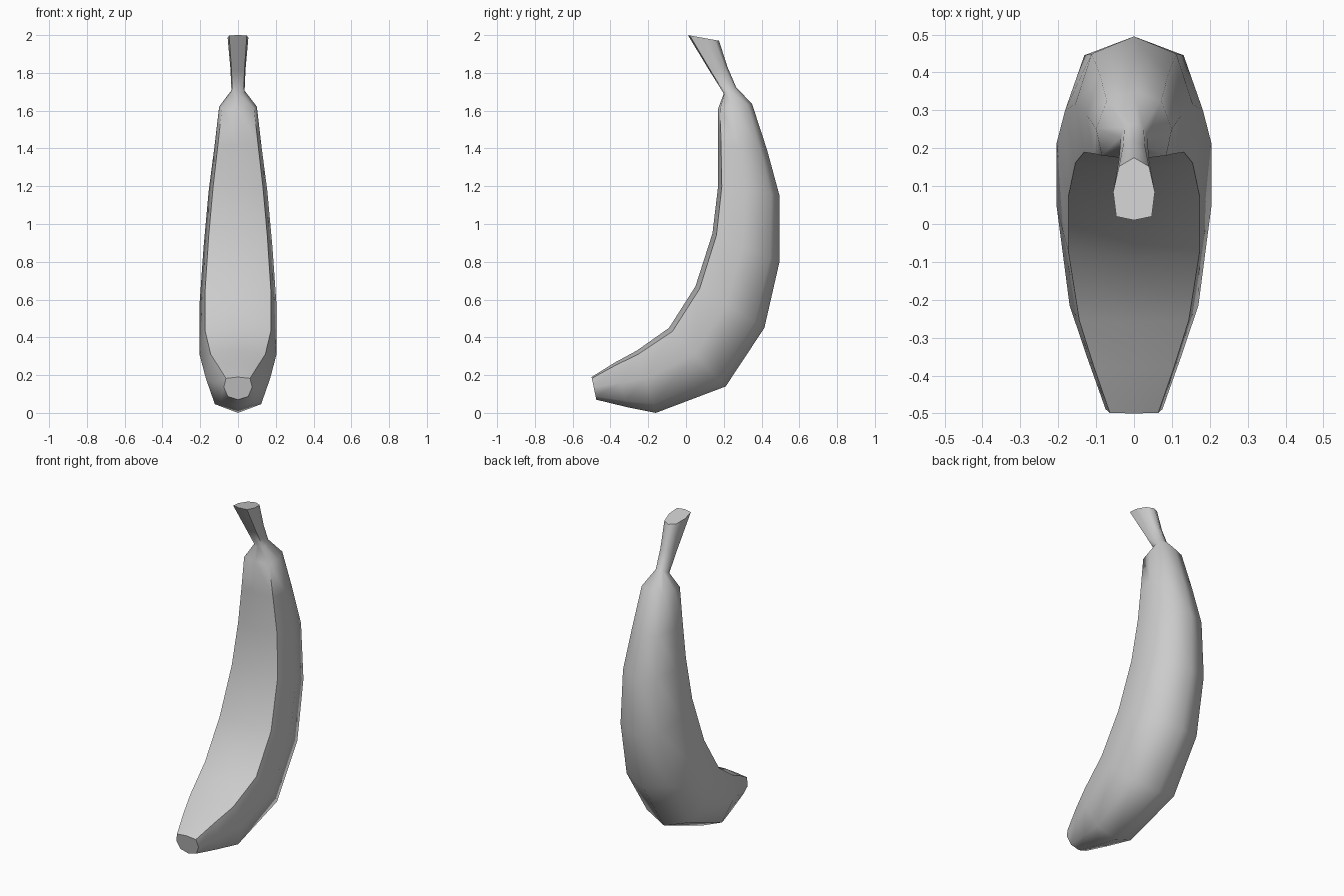
import bpy, bmesh, math
from mathutils import Vector

if "Cube" in bpy.data.objects:
    bpy.data.objects.remove(bpy.data.objects["Cube"])

# Lengthwise stations: inner-curve (y, z), outer-curve (y, z), half width
STATIONS = [
    ((0.01, 2.00), (0.175, 1.97), 0.055),    # cut stem end
    ((0.125, 1.81), (0.22, 1.83), 0.04),
    ((0.20, 1.69), (0.265, 1.725), 0.035),   # stem base
    ((0.17, 1.61), (0.35, 1.635), 0.10),     # shoulder
    ((0.17, 1.42), (0.43, 1.39), 0.125),
    ((0.17, 1.20), (0.495, 1.15), 0.155),
    ((0.14, 0.95), (0.495, 0.80), 0.182),
    ((0.05, 0.67), (0.415, 0.45), 0.204),
    ((-0.09, 0.45), (0.21, 0.14), 0.204),
    ((-0.26, 0.33), (-0.16, 0.00), 0.17),
    ((-0.38, 0.265), (-0.31, 0.03), 0.125),
    ((-0.50, 0.19), (-0.475, 0.07), 0.075),  # blunt tip
]

# Cross-section: (fraction of half width, fraction from inner to outer curve)
SECTION = [(0, 0), (0.85, 0.06), (1, 0.45), (0.72, 0.86),
           (0, 1), (-0.72, 0.86), (-1, 0.45), (-0.85, 0.06)]

# Fruit body and stem lofted as one skin
bm = bmesh.new()
rings = []
for inner, outer, half in STATIONS:
    a, b = Vector((0, *inner)), Vector((0, *outer))
    rings.append([bm.verts.new(a.lerp(b, t) + Vector((s * half, 0, 0)))
                  for s, t in SECTION])
n = len(SECTION)
for r0, r1 in zip(rings, rings[1:]):
    for i in range(n):
        j = (i + 1) % n
        bm.faces.new((r0[i], r0[j], r1[j], r1[i]))

# Flat end caps
bm.faces.new(rings[0])
bm.faces.new(rings[-1])
bmesh.ops.recalc_face_normals(bm, faces=bm.faces)

mesh = bpy.data.meshes.new("banana")
bm.to_mesh(mesh)
bm.free()
banana = bpy.data.objects.new("banana", mesh)
bpy.context.collection.objects.link(banana)

# Smooth skin, crisp cut ends
bpy.context.view_layer.objects.active = banana
banana.select_set(True)
bpy.ops.object.shade_smooth_by_angle(angle=math.radians(62))
